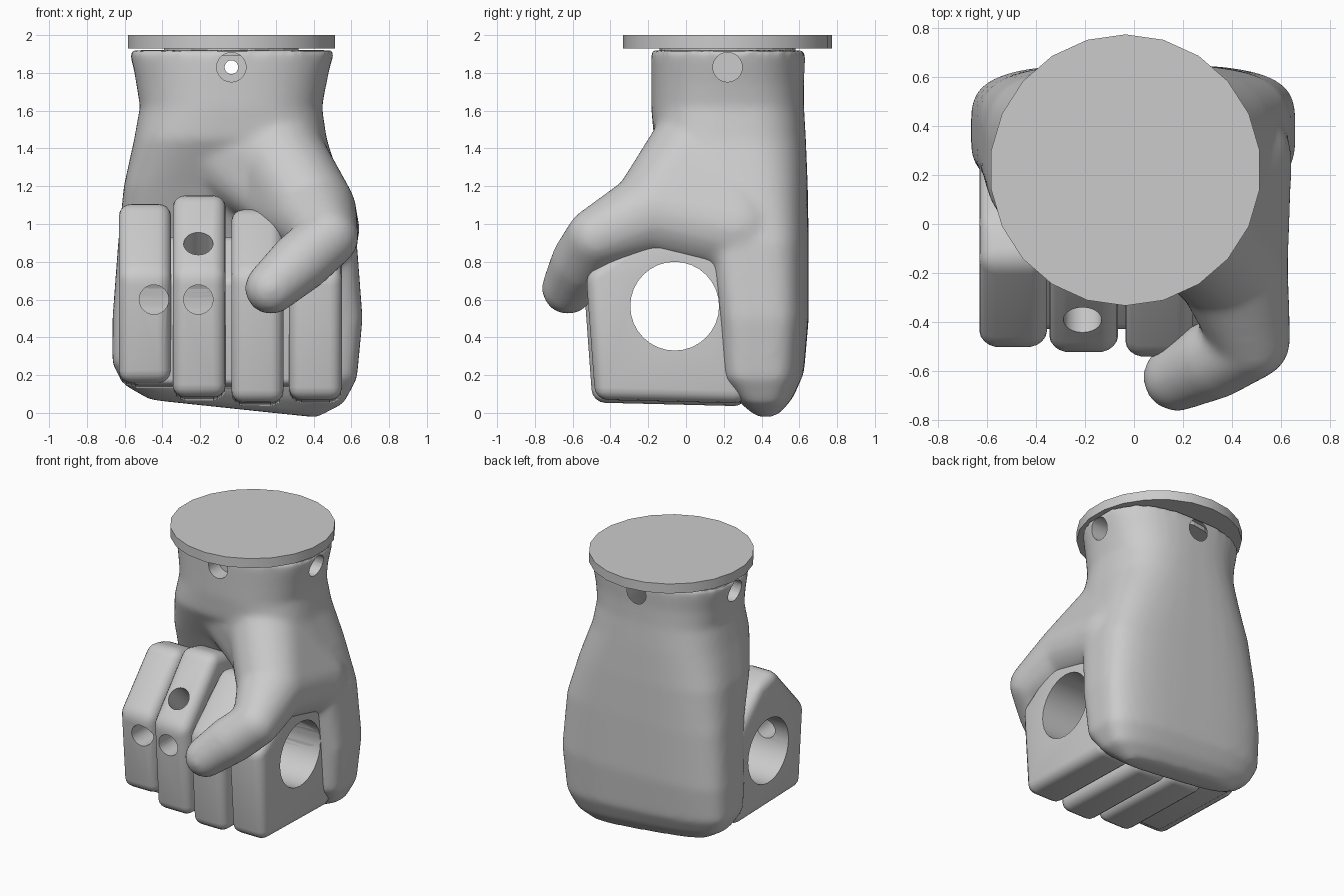
import bpy, bmesh, math
from mathutils import Matrix, Vector

if "Cube" in bpy.data.objects:
    bpy.data.objects.remove(bpy.data.objects["Cube"], do_unlink=True)

grey = bpy.data.materials.new("light_grey")
grey.use_nodes = True
colour = (0.6, 0.6, 0.6, 1)
grey.diffuse_color = colour
grey.node_tree.nodes["Principled BSDF"].inputs["Base Color"].default_value = colour


def make(name, bm):
    bmesh.ops.recalc_face_normals(bm, faces=bm.faces)
    mesh = bpy.data.meshes.new(name)
    bm.to_mesh(mesh)
    bm.free()
    mesh.materials.append(grey)
    ob = bpy.data.objects.new(name, mesh)
    bpy.context.collection.objects.link(ob)
    return ob


def activate(ob):
    bpy.ops.object.select_all(action='DESELECT')
    ob.select_set(True)
    bpy.context.view_layer.objects.active = ob


def modify(ob, kind, **settings):
    activate(ob)
    mod = ob.modifiers.new(kind.lower(), kind)
    for key, value in settings.items():
        setattr(mod, key, value)
    bpy.ops.object.modifier_apply(modifier=mod.name)


def smooth(ob, angle=35):
    activate(ob)
    bpy.ops.object.shade_smooth_by_angle(angle=math.radians(angle))


def cylinder(name, start, end, radius, sides=24):
    a, b = Vector(start), Vector(end)
    turn = (b - a).to_track_quat('Z', 'Y').to_matrix().to_4x4()
    bm = bmesh.new()
    bmesh.ops.create_cone(bm, cap_ends=True, segments=sides, radius1=radius, radius2=radius,
                          depth=(b - a).length, matrix=Matrix.Translation((a + b) / 2) @ turn)
    return make(name, bm)


def superellipse(t, front_power, back_power):
    c, s = math.cos(t), math.sin(t)
    power = back_power if s > 0 else front_power
    return (math.copysign(abs(c) ** (2 / power), c), math.copysign(abs(s) ** (2 / power), s))


# Hand body: stacked sections (height, x range, y range, squareness front and back)
sections = [
    (0.02, -0.47, 0.42, 0.35, 0.50, 3, 3), (0.10, -0.61, 0.56, 0.26, 0.57, 4, 3.2),
    (0.22, -0.665, 0.63, 0.18, 0.625, 5, 3.4), (0.50, -0.665, 0.66, 0.16, 0.65, 5, 3.4),
    (0.90, -0.635, 0.63, 0.10, 0.65, 4.5, 3.3), (1.20, -0.605, 0.55, -0.04, 0.645, 4, 3.2),
    (1.45, -0.55, 0.47, -0.17, 0.635, 3, 3), (1.62, -0.52, 0.445, -0.185, 0.625, 2.5, 2.8),
    (1.75, -0.54, 0.47, -0.185, 0.625, 2.4, 2.6), (1.92, -0.58, 0.515, -0.185, 0.635, 2.3, 2.5)]
bm = bmesh.new()
rings = []
COUNT = 40
for z, x0, x1, y0, y1, front_power, back_power in sections:
    ring = []
    for i in range(COUNT):
        u, v = superellipse(2 * math.pi * (i + 0.5) / COUNT, front_power, back_power)
        x = (x0 + x1) / 2 + u * (x1 - x0) / 2
        y = (y0 + y1) / 2 + v * (y1 - y0) / 2
        slant = 0.11 * max(0, 1 - z / 0.5)      # knuckle line drops toward the thumb side
        ring.append(bm.verts.new((x, y, z - slant * x)))
    rings.append(ring)
for low, high in zip(rings, rings[1:]):
    for i in range(COUNT):
        j = (i + 1) % COUNT
        bm.faces.new((low[i], low[j], high[j], high[i]))
bm.faces.new(rings[0][::-1])
bm.faces.new(rings[-1])
hand = make("hand", bm)


# Thumb: hulls around balls (x, y, z, radius)
def ball_hull(*balls):
    bm = bmesh.new()
    for x, y, z, r in balls:
        bmesh.ops.create_icosphere(bm, subdivisions=3, radius=r, matrix=Matrix.Translation((x, y, z)))
    result = bmesh.ops.convex_hull(bm, input=bm.verts)
    bmesh.ops.delete(bm, geom=[g for g in result["geom_interior"] if isinstance(g, bmesh.types.BMVert)],
                     context='VERTS')
    return make("thumb_piece", bm)


palm = (-0.08, 0.13, 1.40, 0.27)
heel = (0.19, 0.06, 1.38, 0.26)
web = (0.14, 0.00, 1.15, 0.16)
mount = (0.395, -0.17, 1.06, 0.235)
side = (0.40, 0.27, 0.97, 0.245)
joint = (0.48, -0.475, 0.93, 0.16)
middle = (0.33, -0.55, 0.80, 0.165)
tip = (0.175, -0.625, 0.66, 0.14)
pieces = [ball_hull(palm, heel, web), ball_hull(heel, web, mount), ball_hull(heel, mount, side),
          ball_hull(mount, joint), ball_hull(joint, middle), ball_hull(middle, tip)]

# Blend thumb and hand into one skin
activate(hand)
for piece in pieces:
    piece.select_set(True)
bpy.ops.object.join()
modify(hand, 'REMESH', mode='VOXEL', voxel_size=0.02)
modify(hand, 'SMOOTH', factor=0.5, iterations=14)
hand.data.materials.clear()
hand.data.materials.append(grey)


# Curled fingers: side profile extruded across x and rounded
def finger(name, x0, x1, profile, rounding):
    bm = bmesh.new()
    face = bm.faces.new([bm.verts.new((x0, y, z)) for y, z in profile])
    out = bmesh.ops.extrude_face_region(bm, geom=[face])
    moved = [g for g in out["geom"] if isinstance(g, bmesh.types.BMVert)]
    bmesh.ops.translate(bm, verts=moved, vec=(x1 - x0, 0, 0))
    bmesh.ops.recalc_face_normals(bm, faces=bm.faces)
    bmesh.ops.bevel(bm, geom=bm.edges[:], offset=rounding, segments=4, profile=0.5,
                    affect='EDGES', clamp_overlap=True)
    return make(name, bm)


parts = [hand]
for name, x0, x1, front, bottom, top in (
        ("little_finger", -0.63, -0.355, -0.505, 0.14, 1.12),
        ("ring_finger", -0.345, -0.065, -0.525, 0.065, 1.165),
        ("middle_finger", -0.035, 0.24, -0.545, 0.035, 1.09),
        ("index_finger", 0.27, 0.55, -0.53, 0.05, 1.00)):
    parts.append(finger(name, x0, x1, [
        (0.32, bottom), (front + 0.05, bottom + 0.02), (front, 0.74),
        (-0.16, top), (0.03, top - 0.05), (0.32, 0.80)], 0.066))

# Core closing the gaps between the fingers
parts.append(finger("palm_core", -0.56, 0.48, [
    (0.35, 0.13), (-0.40, 0.15), (-0.43, 0.70), (-0.20, 0.93), (0.35, 0.93)], 0.03))

# Holes: grip bore, finger holes, wrist bores with counterbores
CX, CY, WZ = -0.035, 0.22, 1.83
grip = (-0.06, 0.565)
fist_cutters = [
    cylinder("grip_bore", (-1, *grip), (1, *grip), 0.235, 32),
    cylinder("little_hole", (-0.445, -0.9, 0.6), (-0.445, -0.1, 0.6), 0.078),
    cylinder("ring_hole", (-0.21, -0.9, 0.6), (-0.21, -0.1, 0.6), 0.078),
    cylinder("ring_upper_hole", (-0.21, -0.7, 1.205), (-0.21, *grip), 0.078)]
wrist_cutters = [
    cylinder("bore_x", (-1, CY, WZ), (1, CY, WZ), 0.036),
    cylinder("bore_y", (CX, -1, WZ), (CX, 1, WZ), 0.036)]
for sign in (-1, 1):
    wrist_cutters.append(cylinder("counterbore_x", (CX + sign * 0.40, CY, WZ),
                                  (CX + sign * 0.8, CY, WZ), 0.078))
    wrist_cutters.append(cylinder("counterbore_y", (CX, CY + sign * 0.29, WZ),
                                  (CX, CY + sign * 0.7, WZ), 0.078))
for part in parts:
    tools = [fist_cutters[0]] + wrist_cutters if part is hand else fist_cutters
    for tool in tools:
        modify(part, 'BOOLEAN', operation='DIFFERENCE', solver='EXACT', object=tool)
    smooth(part)
for tool in fist_cutters + wrist_cutters:
    bpy.data.objects.remove(tool, do_unlink=True)

# Wrist cap on a short neck
cylinder("cap_neck", (CX, CY, 1.89), (CX, CY, 1.94), 0.36, 22)
cap = cylinder("wrist_cap", (CX, CY, 1.93), (CX, CY, 2.0), 0.553, 22)
smooth(cap)
